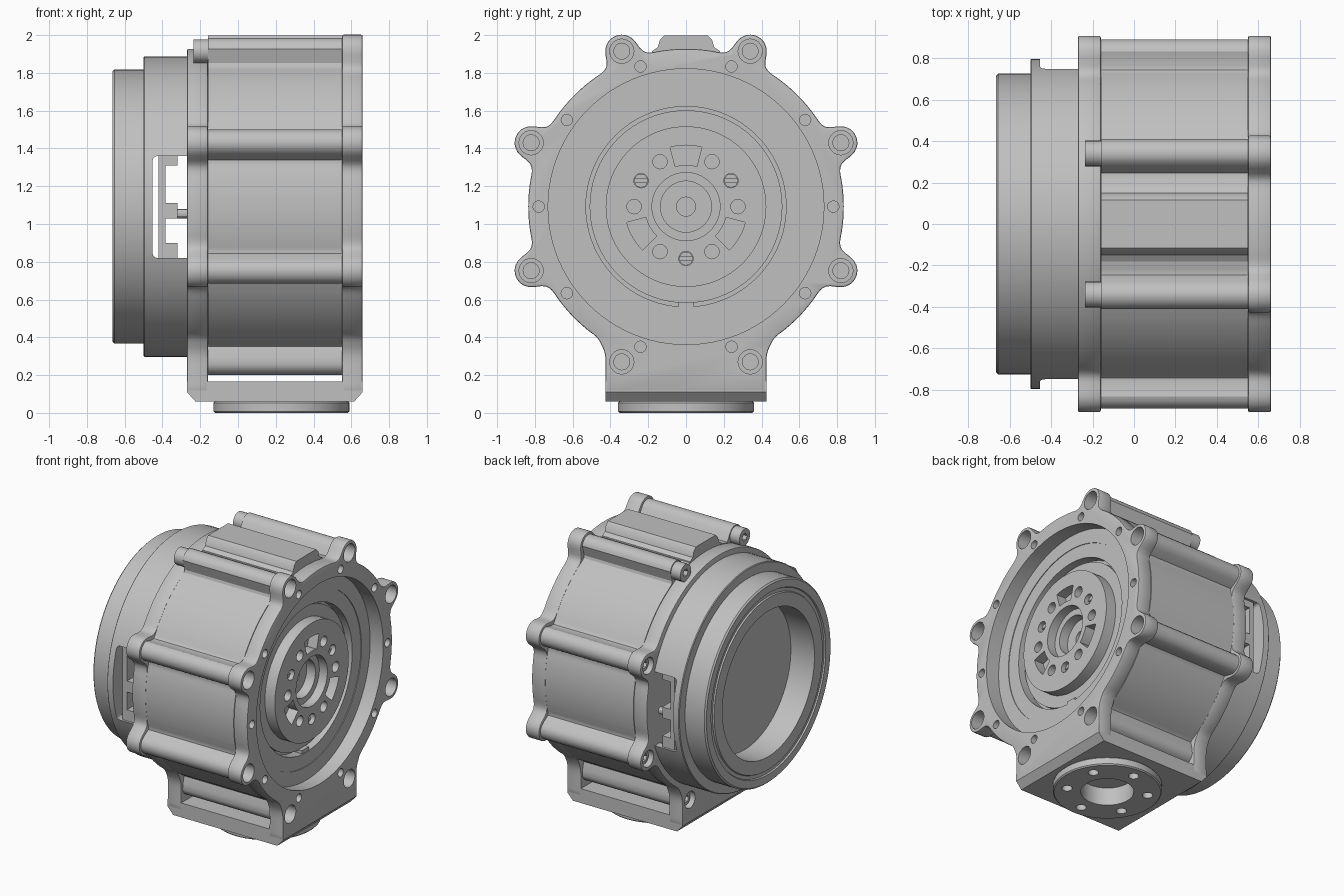
import bpy, bmesh, math
from mathutils import Matrix, Vector

if "Cube" in bpy.data.objects:
    bpy.data.objects.remove(bpy.data.objects["Cube"])

CZ = 1.092  # height of the main axis
grey = bpy.data.materials.new("machined grey")
grey.use_nodes = True
grey.diffuse_color = (0.53, 0.53, 0.53, 1)
grey.node_tree.nodes["Principled BSDF"].inputs["Base Color"].default_value = (0.53, 0.53, 0.53, 1)


def make(name, bm):
    bmesh.ops.recalc_face_normals(bm, faces=bm.faces)
    mesh = bpy.data.meshes.new(name)
    bm.to_mesh(mesh)
    bm.free()
    mesh.materials.append(grey)
    ob = bpy.data.objects.new(name, mesh)
    bpy.context.collection.objects.link(ob)
    return ob


def prism(name, points, start, length):
    """Extrude a closed outline of 3D points along a vector."""
    bm = bmesh.new()
    face = bm.faces.new([bm.verts.new(Vector(p) + Vector(start)) for p in points])
    ext = bmesh.ops.extrude_face_region(bm, geom=[face])
    moved = [v for v in ext["geom"] if isinstance(v, bmesh.types.BMVert)]
    bmesh.ops.translate(bm, verts=moved, vec=length)
    return make(name, bm)


def lathe(name, profile, steps=96):
    """Spin a closed (x, radius) profile about the main axis."""
    bm = bmesh.new()
    vs = [bm.verts.new((x, 0, CZ + r)) for x, r in profile]
    es = [bm.edges.new((vs[i - 1], vs[i])) for i in range(len(vs))]
    bmesh.ops.spin(bm, geom=vs + es, cent=(0, 0, CZ), axis=(1, 0, 0),
                   angle=math.tau, steps=steps)
    bmesh.ops.remove_doubles(bm, verts=bm.verts, dist=0.0005)
    return make(name, bm)


def pegs(name, places, radius, lo, hi, axis="X", segments=24):
    """Several equal cylinders, parallel to one axis."""
    bm = bmesh.new()
    for a, b in places:
        if axis == "X":
            m = Matrix.Translation(((lo + hi) / 2, a, b)) @ Matrix.Rotation(math.pi / 2, 4, "Y")
        else:
            m = Matrix.Translation((a, b, (lo + hi) / 2))
        bmesh.ops.create_cone(bm, cap_ends=True, segments=segments, radius1=radius,
                              radius2=radius, depth=hi - lo, matrix=m)
    return make(name, bm)


def box(name, lo, hi):
    bm = bmesh.new()
    bmesh.ops.create_cube(bm, size=1)
    for v in bm.verts:
        v.co = [l if c < 0 else h for c, l, h in zip(v.co, lo, hi)]
    return make(name, bm)


def apply(ob, kind, **settings):
    mod = ob.modifiers.new(kind, kind)
    for key, value in settings.items():
        setattr(mod, key, value)
    bpy.context.view_layer.objects.active = ob
    bpy.ops.object.modifier_apply(modifier=mod.name)


def cut(ob, cutter, keep=False):
    cutter.hide_render = True
    apply(ob, "BOOLEAN", operation="DIFFERENCE", solver="EXACT", object=cutter)
    if not keep:
        bpy.data.objects.remove(cutter)


def bevel(ob, width, segments=2):
    apply(ob, "BEVEL", width=width, segments=segments, limit_method="ANGLE",
          angle_limit=math.radians(50))


def polar(radius, degrees):
    a = math.radians(degrees)
    return radius * math.cos(a), CZ + radius * math.sin(a)


# Lug positions around the housing
top_lugs = [(s * 0.34, 1.915) for s in (-1, 1)]
side_lugs = [(s * 0.82, z) for s in (-1, 1) for z in (1.43, 0.753)]
low_lugs = [(s * 0.34, 0.27) for s in (-1, 1)]
all_lugs = top_lugs + side_lugs + low_lugs


def outline(lugs, lug_radius, blend, block=None, radius=0.835, count=400):
    """Blend a disc, its lugs and a block, then trace the rim from the axis."""
    def dist(y, z):
        parts = [math.hypot(y - a, z - b) - lug_radius for a, b in lugs]
        if block:
            w, z0, z1 = block
            dy, dz = abs(y) - w, abs(z - (z0 + z1) / 2) - (z1 - z0) / 2
            parts.append(math.hypot(max(dy, 0), max(dz, 0)) + min(max(dy, dz), 0))
        d = math.hypot(y, z - CZ) - radius
        for p in parts:
            h = max(blend - abs(d - p), 0) / blend
            d = min(d, p) - h * h * blend / 4
        return d
    points = []
    for i in range(count):
        a = math.tau * i / count
        c, s = math.cos(a), math.sin(a)
        r = 1.3
        for _ in range(80):
            d = dist(c * r, CZ + s * r)
            if d < 0.0005:
                break
            r -= d * 0.8
        points.append((0, c * r, CZ + s * r))
    return points


# Housing: two flanges and the middle shell
pedestal = (0.425, 0.11, 0.36)
front_flange = prism("output_flange", outline(top_lugs + side_lugs, 0.087, 0.09, pedestal),
                     (0.55, 0, 0), (0.11, 0, 0))
rear_flange = prism("rear_flange", outline(side_lugs, 0.087, 0.09, pedestal),
                    (-0.27, 0, 0), (0.11, 0, 0))
shell = prism("middle_shell", outline(all_lugs, 0.07, 0.05), (-0.16, 0, 0), (0.71, 0, 0))
for flange in (front_flange, rear_flange):
    bevel(flange, 0.008)
ridge_half = [(0.19, 1.85), (0.18, 1.915), (0.15, 1.935), (0.138, 1.975), (0.115, 1.998)]
prism("top_ridge", [(0, y, z) for y, z in ridge_half] + [(0, -y, z) for y, z in reversed(ridge_half)],
      (-0.16, 0, 0), (0.71, 0, 0))

# Open recess in the output side
recess = lathe("recess_cutter", [(0.38, 0), (0.38, 0.73), (0.7, 0.73), (0.7, 0)])
cut(front_flange, recess, keep=True)
cut(shell, recess)

# Lug bores, pin holes and screws
cut(front_flange, pegs("bore_cutter", all_lugs, 0.064, 0.54, 0.7))
cut(shell, pegs("thread_cutter", all_lugs, 0.042, 0.46, 0.6))
cut(rear_flange, pegs("bore_cutter", side_lugs + low_lugs, 0.06, -0.3, -0.2))
pins = [polar(0.78, a) for a in (0, 36, 72, 108, 144, 180, 216, 252, 288, 324)]
cut(front_flange, pegs("pin_cutter", pins, 0.03, 0.58, 0.7, segments=16))
for name, lugs, radius, lo, hi in (("rear_screws", side_lugs + low_lugs, 0.045, -0.24, -0.18),
                                   ("top_screws", top_lugs, 0.062, -0.235, -0.15)):
    screws = pegs(name, lugs, radius, lo, hi)
    cut(screws, pegs("socket_cutter", lugs, 0.028, -0.3, lo + 0.035, segments=6))

# Stepped output plate with its hub
hub = lathe("output_hub", [
    (0.39, 0), (0.39, 0.735), (0.555, 0.735), (0.555, 0.63), (0.55, 0.63), (0.55, 0.53),
    (0.48, 0.53), (0.48, 0.51), (0.515, 0.51), (0.515, 0.425), (0.595, 0.425), (0.595, 0.18),
    (0.53, 0.18), (0.53, 0.135), (0.46, 0.135), (0.46, 0.05), (0.42, 0.05), (0.42, 0)])
cut(hub, pegs("hole_cutter", [polar(0.275, a) for a in range(0, 360, 30) if a not in (90, 210, 330)],
              0.038, 0.5, 0.7))
for mid in (90, 210, 330):
    arc = [polar(0.325, mid + t) for t in range(-15, 16, 5)]
    arc += [polar(0.22, mid - t) for t in range(-15, 16, 5)]
    cut(hub, prism("slot_cutter", [(0, y, z) for y, z in arc], (0.52, 0, 0), (0.1, 0, 0)))
slotted = pegs("hub_screws", [polar(0.275, a) for a in (30, 150, 270)], 0.036, 0.49, 0.565)
for a in (30, 150, 270):
    y, z = polar(0.275, a)
    cut(slotted, box("slot_cutter", (0.55, y - 0.05, z - 0.008), (0.62, y + 0.05, z + 0.008)))
box("ring_stop", (0.47, -0.04, CZ - 0.535), (0.545, 0.04, CZ - 0.505))

# Rear cover: hollow collar with side windows and a cupped end ring
cover = lathe("rear_cover", [
    (-0.455, 0), (-0.455, 0.74), (-0.26, 0.74), (-0.26, 0.795), (-0.495, 0.795), (-0.5, 0.79),
    (-0.5, 0.725), (-0.655, 0.725), (-0.665, 0.715), (-0.665, 0.66), (-0.655, 0.655),
    (-0.655, 0.63), (-0.665, 0.625), (-0.665, 0.53), (-0.475, 0.53), (-0.475, 0)])
window = box("window_cutter", (-0.452, -1, 0.82), (-0.2, 1, 1.36))
bevel(window, 0.025, 3)
cut(cover, window)

# Connectors behind the windows
for side, label in ((1, "left"), (-1, "right")):
    comb = [(-0.42, 0.82), (-0.32, 0.82), (-0.32, 0.9), (-0.385, 0.9), (-0.385, 1.03), (-0.32, 1.03),
            (-0.32, 1.11), (-0.385, 1.11), (-0.385, 1.31), (-0.32, 1.31), (-0.32, 1.36), (-0.42, 1.36)]
    prism(label + "_connector", [(x, 0, z) for x, z in comb], (0, side * 0.62, 0), (0, side * 0.11, 0))
    pegs(label + "_connector_pin", [(side * 0.68, 1.055)], 0.025, -0.33, -0.26, segments=12)

# Pedestal plate and round foot
plate = prism("base_plate", [(x, 0, z) for x, z in ((-0.27, 0.165), (-0.27, 0.11), (-0.225, 0.06),
              (0.615, 0.06), (0.66, 0.11), (0.66, 0.165))], (0, -0.425, 0), (0, 0.85, 0))
foot = pegs("round_foot", [(0.23, 0)], 0.36, 0, 0.061, "Z", 64)
bevel(foot, 0.008, 1)
bore = pegs("foot_bore", [(0.23, 0)], 0.175, -0.1, 0.13, "Z", 48)
cut(plate, bore, keep=True)
cut(foot, bore)
ring = [(0.23 + 0.27 * math.cos(math.radians(a)), 0.27 * math.sin(math.radians(a)))
        for a in range(30, 390, 60)]
cut(foot, pegs("bolt_cutter", ring, 0.035, -0.1, 0.05, "Z", 16))

# Smooth the curved walls, keep the machined edges crisp
bpy.ops.object.select_all(action="DESELECT")
for ob in bpy.context.scene.objects:
    if ob.type == "MESH" and not ob.hide_render:
        ob.select_set(True)
        bpy.context.view_layer.objects.active = ob
bpy.ops.object.shade_smooth_by_angle(angle=math.radians(30))
